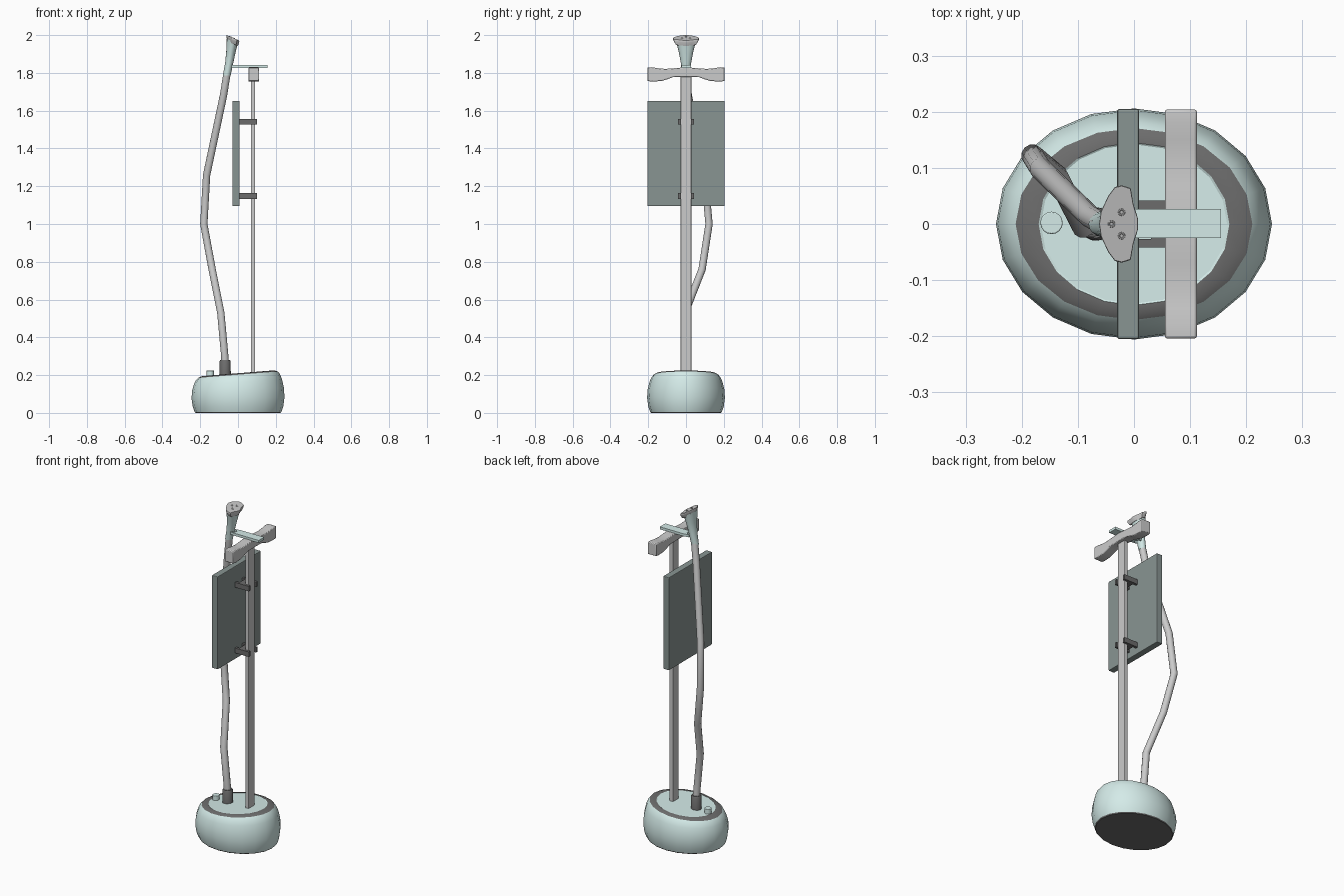
import bpy, bmesh, math
from math import sin, cos, pi

if "Cube" in bpy.data.objects:
    bpy.data.objects.remove(bpy.data.objects["Cube"])


def material(name, rgb):
    m = bpy.data.materials.new(name)
    m.diffuse_color = (*rgb, 1)
    m.use_nodes = True
    m.node_tree.nodes["Principled BSDF"].inputs["Base Color"].default_value = m.diffuse_color
    return m


AQUA = material("aqua", (0.66, 0.83, 0.81))
DARK = material("dark_grey", (0.15, 0.15, 0.15))
SLATE = material("slate", (0.25, 0.30, 0.29))


def finish(name, bm, mat=None, smooth=None, bevel=0):
    bmesh.ops.recalc_face_normals(bm, faces=bm.faces)
    me = bpy.data.meshes.new(name)
    bm.to_mesh(me)
    bm.free()
    ob = bpy.data.objects.new(name, me)
    bpy.context.collection.objects.link(ob)
    if mat:
        me.materials.append(mat)
    if smooth:
        me.shade_smooth()
        me.set_sharp_from_angle(angle=math.radians(smooth))
    if bevel:
        mod = ob.modifiers.new("bevel", 'BEVEL')
        mod.width, mod.segments, mod.limit_method = bevel, 2, 'ANGLE'
    return ob


def loft(name, rings, mat=None, smooth=None, caps=(True, True), bevel=0):
    bm = bmesh.new()
    vs = [[bm.verts.new(p) for p in r] for r in rings]
    n = len(vs[0])
    for a, b in zip(vs, vs[1:]):
        for i in range(n):
            j = (i + 1) % n
            bm.faces.new((a[i], a[j], b[j], b[i]))
    if caps[0]:
        bm.faces.new(vs[0])
    if caps[1]:
        bm.faces.new(vs[-1])
    return finish(name, bm, mat, smooth, bevel)


def box(name, x, y, z, mat=None, bevel=0):
    r = [[(a, b, c) for a, b in ((x[0], y[0]), (x[1], y[0]), (x[1], y[1]), (x[0], y[1]))] for c in z]
    return loft(name, r, mat, bevel=bevel)


def ellipse(rx, ry, z, slope=0, cx=0, cy=0, n=20):
    return [(cx + rx * cos(2 * pi * i / n), cy + ry * sin(2 * pi * i / n),
             z + slope * rx * cos(2 * pi * i / n)) for i in range(n)]


# Base: dark underside, rounded shell, sloping dark rim and top panel
bottom = ellipse(0.23, 0.19, 0.006)
loft("base_underside", [ellipse(0.225, 0.186, 0), bottom], DARK, caps=(True, False))
rim = ellipse(0.211, 0.171, 0.202, 0.08)
loft("base_shell", [bottom, ellipse(0.24, 0.2, 0.035), ellipse(0.246, 0.206, 0.08, 0.01),
                    ellipse(0.243, 0.203, 0.125, 0.03), ellipse(0.233, 0.193, 0.165, 0.055),
                    ellipse(0.222, 0.182, 0.19, 0.07), rim], AQUA, 50, caps=(False, False))
inner = ellipse(0.17, 0.145, 0.21, 0.08)
loft("base_rim", [rim, ellipse(0.195, 0.16, 0.209, 0.08), inner], DARK, 30, caps=(False, False))
loft("base_top_panel", [inner, ellipse(0.166, 0.142, 0.208, 0.08)], AQUA, caps=(False, True))

# Knob and hose collar
loft("knob", [ellipse(0.02, 0.02, z, cx=-0.147, cy=0.002, n=16) for z in (0.19, 0.224)],
     AQUA, 40, bevel=0.002)
loft("hose_collar", [ellipse(r, r, z, cx=-0.068, n=20)
                     for r, z in ((0.03, 0.19), (0.029, 0.275), (0.025, 0.281))], DARK, 35)

# Pole
box("pole", (0.068, 0.091), (-0.028, 0.028), (0.2, 1.79), bevel=0.004)

# Wavy hanger on top of the pole
half = [(0, 1.83), (0.07, 1.824), (0.11, 1.821), (0.15, 1.825), (0.18, 1.83), (0.204, 1.829),
        (0.204, 1.757), (0.18, 1.754), (0.13, 1.757), (0.10, 1.766), (0.07, 1.777), (0, 1.779)]
outline = half + [(-y, z) for y, z in half[-2:0:-1]]
loft("hanger", [[(x, y, z) for y, z in outline] for x in (0.055, 0.112)], None, 35, bevel=0.004)

# Forked cradle holding the steam head
fork = [(0.155, -0.025), (0.155, 0.027), (0.0, 0.027), (-0.034, 0.022), (-0.034, 0.015),
        (-0.02, 0.016), (-0.008, 0.0), (-0.02, -0.016), (-0.034, -0.015), (-0.034, -0.022), (0.0, -0.025)]
loft("head_cradle", [[(x, y, z) for x, y in fork] for z in (1.826, 1.841)], AQUA)

# Pressing board and its brackets
box("board", (-0.03, 0.009), (-0.205, 0.205), (1.095, 1.652), SLATE, bevel=0.004)
for level, zc in (("lower", 1.148), ("upper", 1.542)):
    zz = (zc - 0.015, zc + 0.015)
    for side, s in (("left", 1), ("right", -1)):
        box(f"{level}_bracket_arm_{side}", (0.008, 0.101), sorted((s * 0.027, s * 0.042)), zz, DARK)
    box(f"{level}_bracket_web", (0.03, 0.069), (-0.03, 0.03), zz, DARK)

# Hose
path = [(-0.068, 0, 0.22), (-0.07, -0.002, 0.30), (-0.091, -0.005, 0.53), (-0.137, 0.085, 0.76),
        (-0.181, 0.122, 1.0), (-0.166, 0.098, 1.26), (-0.077, 0.012, 1.68), (-0.056, 0, 1.81)]
cu = bpy.data.curves.new("hose", 'CURVE')
cu.dimensions = '3D'
cu.bevel_depth, cu.bevel_resolution, cu.use_fill_caps = 0.02, 4, True
sp = cu.splines.new('POLY')
sp.points.add(len(path) - 1)
for p, co in zip(sp.points, path):
    p.co = (*co, 1)
sp.use_smooth = True
bpy.context.collection.objects.link(bpy.data.objects.new("hose", cu))

# Steam head: flared body and tilted D-shaped face plate
TILT = -0.42
loft("head_body", [ellipse(rx, ry, z, t, cx=cx, n=16) for cx, z, rx, ry, t in
                   ((-0.06, 1.785, 0.021, 0.021, 0), (-0.047, 1.85, 0.021, 0.027, -0.1),
                    (-0.038, 1.91, 0.024, 0.038, -0.3), (-0.031, 1.968, 0.029, 0.053, TILT))], AQUA, 40)
d = [(-0.062, 0), (-0.059, 0.022), (-0.046, 0.05), (-0.034, 0.066), (-0.022, 0.069),
     (-0.006, 0.064), (-0.001, 0.035), (0.007, 0.01)]
d += [(x, -y) for x, y in d[:0:-1]]


def plate(scale, drop):
    out = []
    for x, y in d:
        x, y = -0.03 + (x + 0.03) * scale, y * scale
        out.append((x, y, 1.987 - drop + TILT * (x + 0.03)))
    return out


loft("head_plate", [plate(0.8, 0.032), plate(0.97, 0.012), plate(1, 0.004), plate(0.98, 0)], None, 35)

# Steam nozzles on the plate
for i, (x, y) in enumerate(((-0.022, 0.021), (-0.04, 0), (-0.022, -0.021))):
    z = 1.987 + TILT * (x + 0.03)
    loft(f"steam_nozzle_{i + 1}", [ellipse(r, r, z + h, TILT, cx=x, cy=y, n=12) for r, h in
                                   ((0.007, -0.002), (0.006, 0.002), (0.004, 0.002), (0.003, 0.0005))], None, 30)
